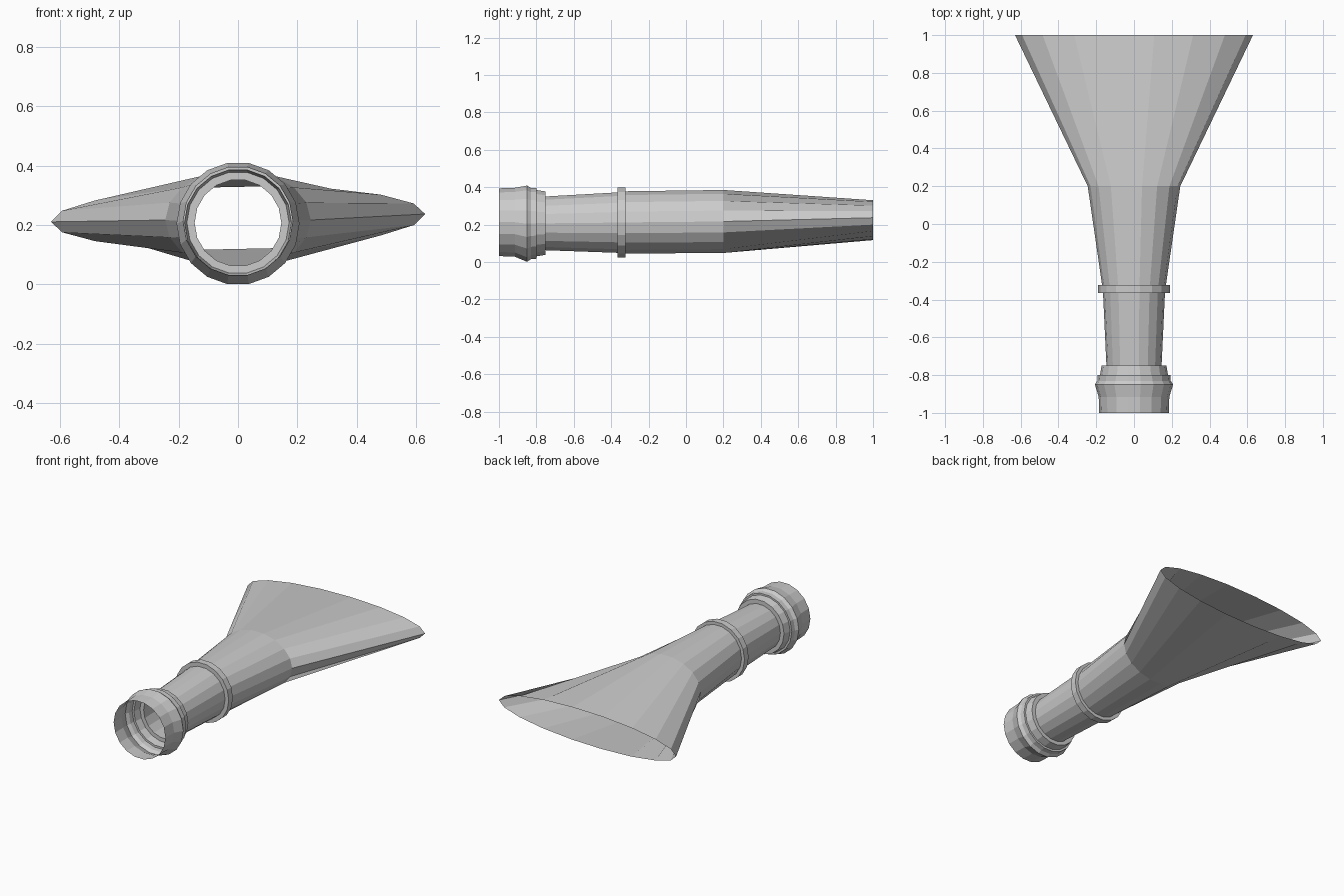
import bpy, bmesh
from math import cos, sin, radians, tau

if "Cube" in bpy.data.objects:
    bpy.data.objects.remove(bpy.data.objects["Cube"])

SIDES = 18


def loft(name, sections):
    """Open tube along y. Each section: (y, half width, half height, centre z, tilt in degrees)."""
    bm = bmesh.new()
    rings = []
    for y, a, b, cz, tilt in sections:
        t = radians(tilt)
        ring = []
        for i in range(SIDES):
            u, v = a * cos(tau * i / SIDES), b * sin(tau * i / SIDES)
            ring.append(bm.verts.new((u * cos(t) - v * sin(t), y,
                                      cz + u * sin(t) + v * cos(t))))
        rings.append(ring)
    for r0, r1 in zip(rings, rings[1:]):
        for i in range(SIDES):
            j = (i + 1) % SIDES
            bm.faces.new((r0[i], r0[j], r1[j], r1[i]))
    bmesh.ops.recalc_face_normals(bm, faces=bm.faces)
    # normals must point away from the axis
    f = bm.faces[0] if not bm.faces.ensure_lookup_table() else None
    mesh = bpy.data.meshes.new(name)
    bm.to_mesh(mesh)
    bm.free()
    obj = bpy.data.objects.new(name, mesh)
    bpy.context.collection.objects.link(obj)
    return obj


def round_sections(points):
    return [(y, r, r, cz, 0) for y, r, cz in points]


# Stepped hose coupling, closed down to the neck by a flat shoulder
loft("coupling", round_sections([
    (-1.0, 0.184, 0.213), (-0.915, 0.187, 0.213), (-0.85, 0.207, 0.205),
    (-0.83, 0.194, 0.206), (-0.80, 0.192, 0.207), (-0.80, 0.18, 0.208),
    (-0.75, 0.172, 0.208), (-0.75, 0.146, 0.207)]))

# Tapered neck
loft("neck", round_sections([(-0.75, 0.146, 0.207), (-0.365, 0.164, 0.211)]))

# Raised band
loft("band", round_sections([
    (-0.365, 0.164, 0.211), (-0.365, 0.19, 0.211),
    (-0.323, 0.19, 0.211), (-0.323, 0.169, 0.212)]))

# Body widening from round to oval
loft("body", [(-0.323, 0.169, 0.169, 0.212, 0), (0.2, 0.245, 0.171, 0.217, 0)])

# Flat fan-shaped nozzle, open at the back
loft("nozzle", [(0.2, 0.245, 0.171, 0.217, 0), (1.0, 0.63, 0.106, 0.224, 1.2)])
